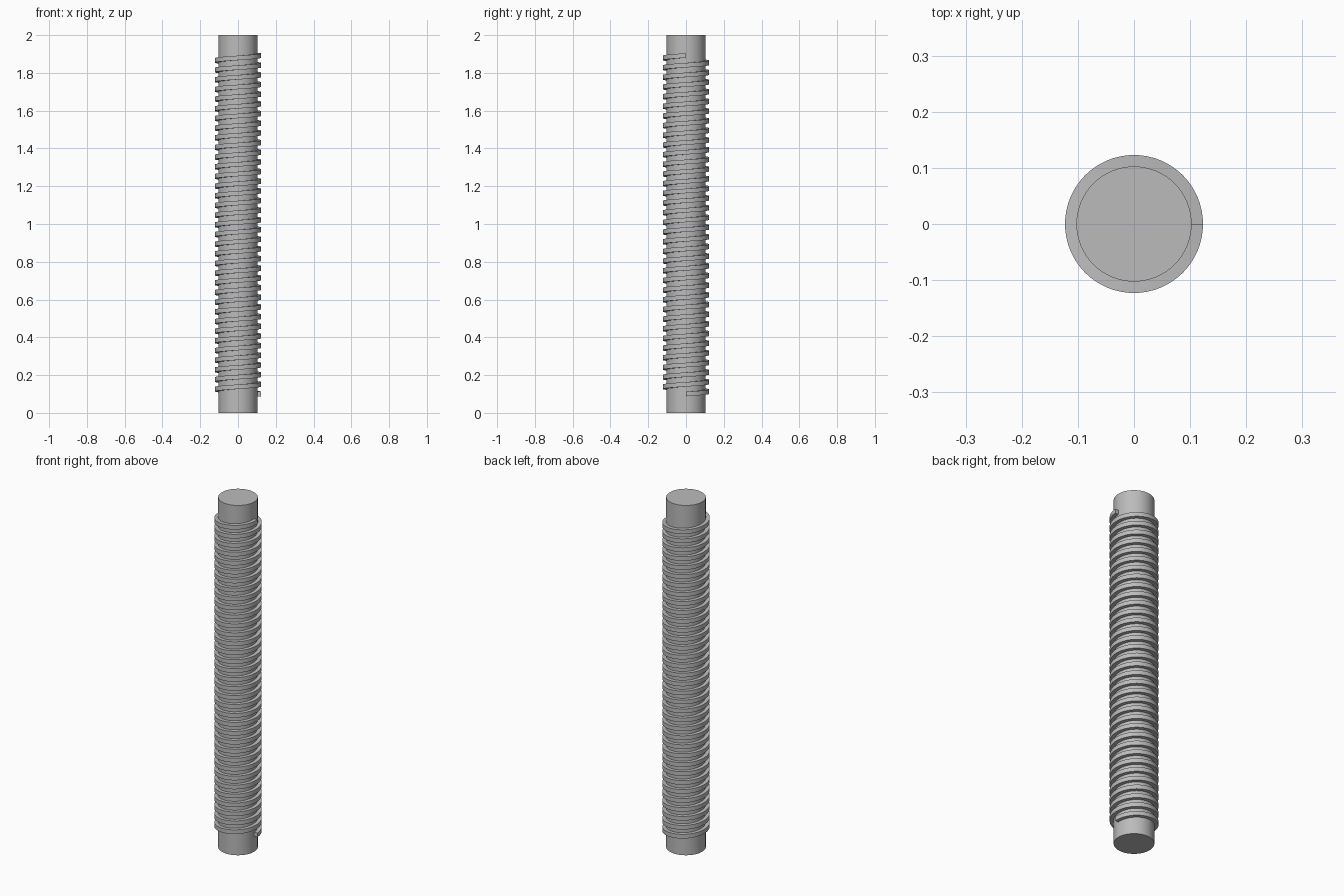
import bpy
import bmesh
import math

if "Cube" in bpy.data.objects:
    bpy.data.objects.remove(bpy.data.objects["Cube"], do_unlink=True)

LENGTH = 2.0
ROD_RADIUS = 0.1026
CREST_RADIUS = 0.123
PITCH = 0.0512
TURNS = 35
START_Z = 0.1
HALF_WIDTH = 0.012
STEPS = 64

# Plain steel grey
steel = bpy.data.materials.new("steel grey")
steel.use_nodes = True
steel.diffuse_color = (0.5, 0.5, 0.5, 1)
steel.node_tree.nodes["Principled BSDF"].inputs["Base Color"].default_value = (0.5, 0.5, 0.5, 1)


def finish(obj):
    obj.data.materials.append(steel)
    bpy.ops.object.select_all(action="DESELECT")
    obj.select_set(True)
    bpy.context.view_layer.objects.active = obj
    bpy.ops.object.shade_smooth_by_angle(angle=math.radians(35))


# Rod core
bpy.ops.mesh.primitive_cylinder_add(vertices=STEPS, radius=ROD_RADIUS, depth=LENGTH,
                                    location=(0, 0, LENGTH / 2))
rod = bpy.context.object
rod.name = "rod_core"
finish(rod)

# Square right-hand thread: a rectangular section swept up a helix
inner = ROD_RADIUS - 0.004
section = [(inner, -HALF_WIDTH), (CREST_RADIUS, -HALF_WIDTH),
           (CREST_RADIUS, HALF_WIDTH), (inner, HALF_WIDTH)]
bm = bmesh.new()
rings = []
for i in range(TURNS * STEPS + 1):
    angle = math.tau * i / STEPS
    z = START_Z + PITCH * i / STEPS
    rings.append([bm.verts.new((r * math.cos(angle), r * math.sin(angle), z + dz))
                  for r, dz in section])
for low, high in zip(rings, rings[1:]):
    for k in range(4):
        n = (k + 1) % 4
        bm.faces.new((low[k], low[n], high[n], high[k]))

# Flat ends of the thread
bm.faces.new(rings[0])
bm.faces.new(rings[-1])
bmesh.ops.recalc_face_normals(bm, faces=bm.faces)
mesh = bpy.data.meshes.new("screw_thread")
bm.to_mesh(mesh)
bm.free()
thread = bpy.data.objects.new("screw_thread", mesh)
bpy.context.collection.objects.link(thread)
finish(thread)
